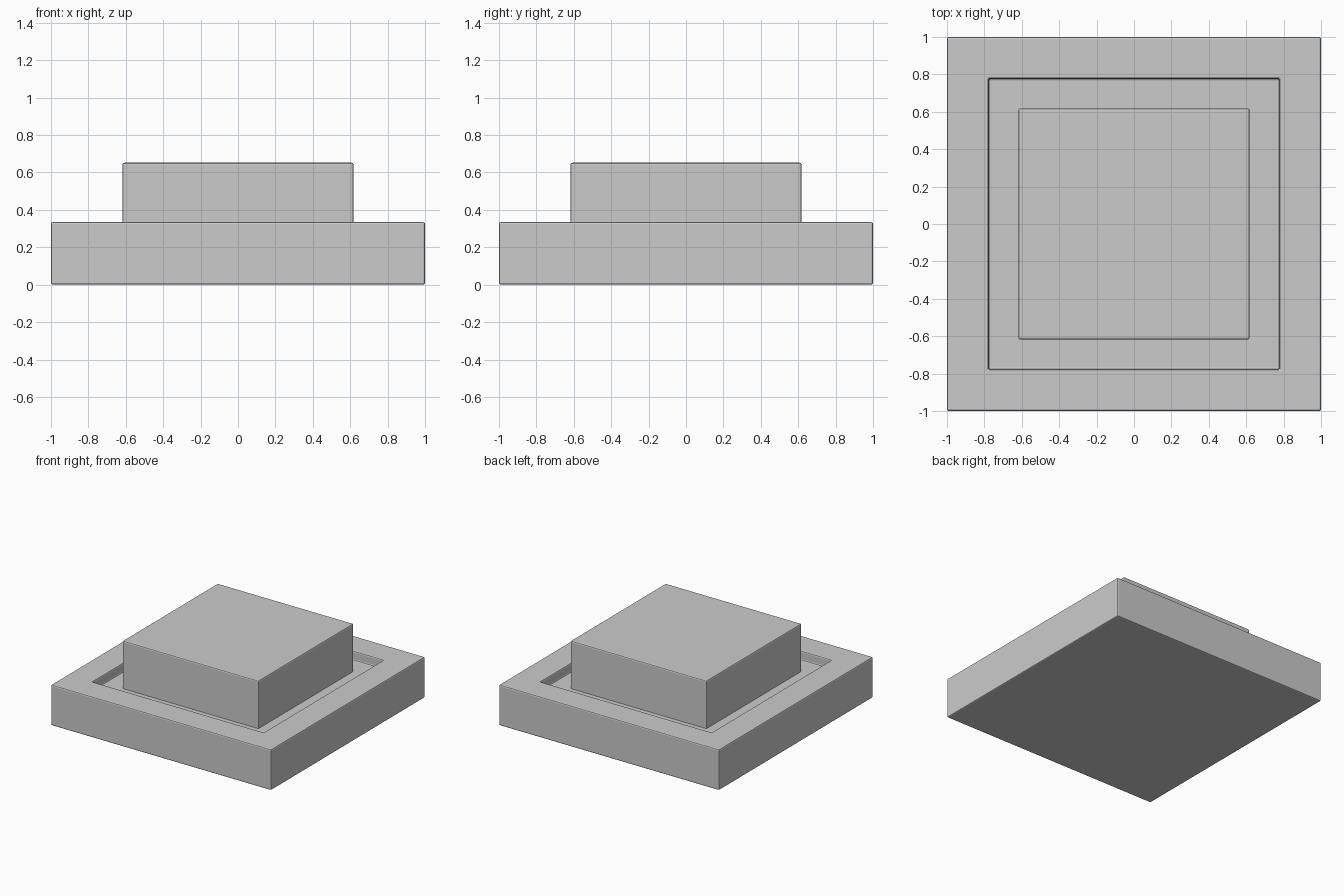
import bpy, bmesh

if "Cube" in bpy.data.objects:
    bpy.data.objects.remove(bpy.data.objects["Cube"])

BEVEL = 0.01


def new_object(name, bm):
    bmesh.ops.recalc_face_normals(bm, faces=bm.faces)
    mesh = bpy.data.meshes.new(name)
    bm.to_mesh(mesh)
    bm.free()
    obj = bpy.data.objects.new(name, mesh)
    bpy.context.collection.objects.link(obj)
    mod = obj.modifiers.new("soft_edges", 'BEVEL')
    mod.width = BEVEL
    mod.segments = 2
    mod.limit_method = 'ANGLE'
    return obj


def square_block(bm, half, z0, z1):
    """Closed square block; returns its top face."""
    geom = bmesh.ops.create_cube(bm, size=1)
    for v in geom["verts"]:
        v.co.x *= half * 2
        v.co.y *= half * 2
        v.co.z = z1 if v.co.z > 0 else z0
    return max(bm.faces, key=lambda f: f.calc_center_median().z)


# Housing: square slab with a sunken pocket in its top
bm = bmesh.new()
top = square_block(bm, 1.0, 0.0, 0.335)
bmesh.ops.inset_region(bm, faces=[top], thickness=0.315)
walls = bmesh.ops.extrude_face_region(bm, geom=[top])
for v in [g for g in walls["geom"] if isinstance(g, bmesh.types.BMVert)]:
    v.co.z = 0.26
if top.is_valid:
    bmesh.ops.delete(bm, geom=[top], context='FACES_ONLY')
new_object("housing", bm)

# Push plate: raised square block sitting in the pocket with a gap all round
bm = bmesh.new()
square_block(bm, 0.618, 0.25, 0.652)
new_object("push_plate", bm)
